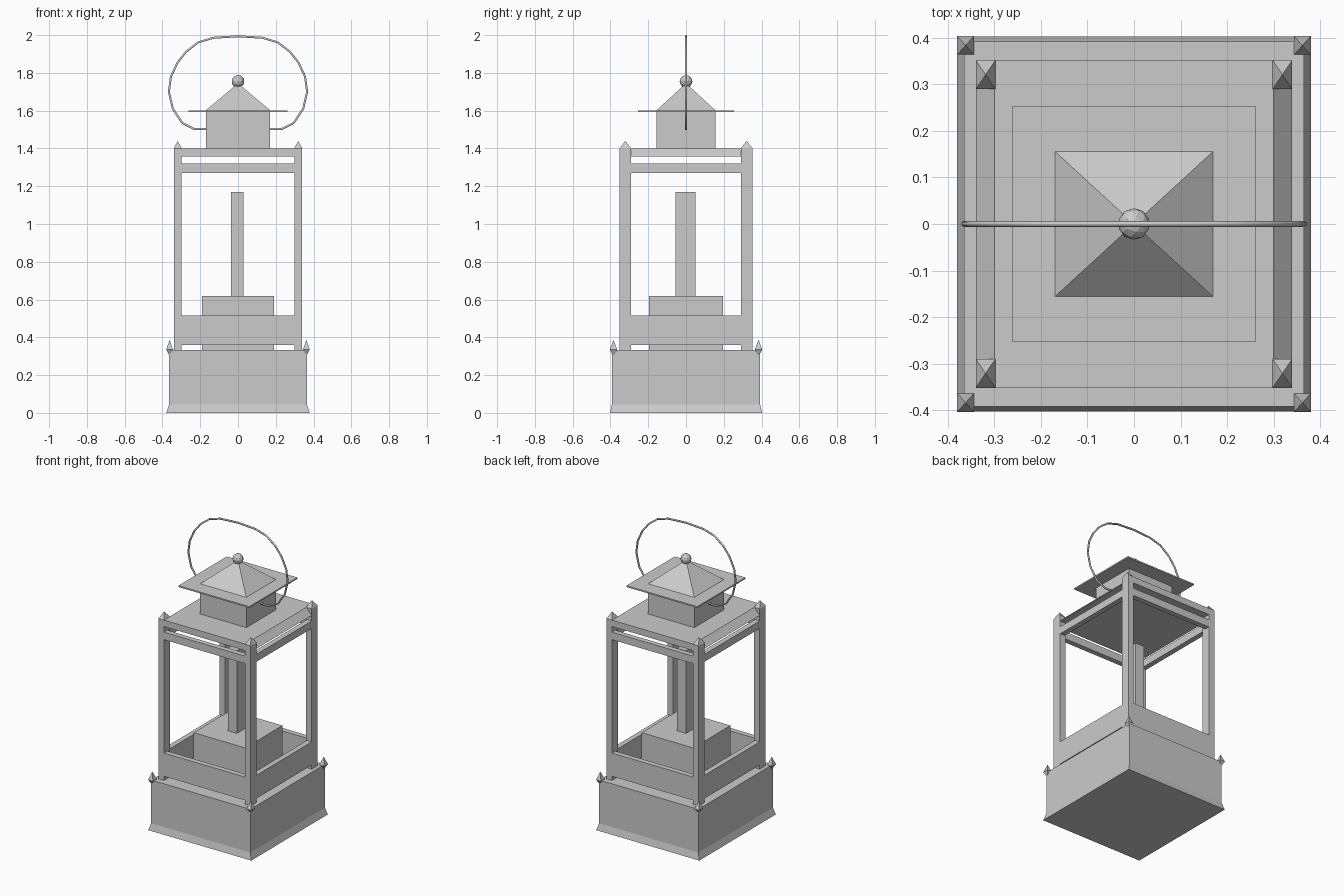
import bpy, bmesh
from mathutils import Vector

cube = bpy.data.objects.get("Cube")
if cube:
    bpy.data.objects.remove(cube, do_unlink=True)

metal = bpy.data.materials.new("light grey")
metal.use_nodes = True
GREY = (0.6, 0.6, 0.6, 1)
metal.diffuse_color = GREY
metal.node_tree.nodes["Principled BSDF"].inputs["Base Color"].default_value = GREY


def finish(name, bm):
    bmesh.ops.recalc_face_normals(bm, faces=bm.faces)
    mesh = bpy.data.meshes.new(name)
    bm.to_mesh(mesh)
    bm.free()
    mesh.materials.append(metal)
    obj = bpy.data.objects.new(name, mesh)
    bpy.context.collection.objects.link(obj)
    return obj


def loft(name, levels, cx=0, cy=0):
    """Stack rectangles (half x, half y, z); a zero size makes a tip."""
    bm = bmesh.new()
    rings = []
    for hx, hy, z in levels:
        signs = [(-1, -1), (1, -1), (1, 1), (-1, 1)] if hx else [(0, 0)]
        rings.append([bm.verts.new((cx + sx * hx, cy + sy * hy, z)) for sx, sy in signs])
    for low, high in zip(rings, rings[1:]):
        for i in range(4):
            j = (i + 1) % 4
            ring = [low[i % len(low)], low[j % len(low)], high[j % len(high)], high[i % len(high)]]
            bm.faces.new(list(dict.fromkeys(ring)))
    for ring in (rings[0], rings[-1]):
        if len(ring) == 4:
            bm.faces.new(ring)
    return finish(name, bm)


def frame(name, hx, hy, width, z0, z1):
    """Rectangular ring with an open middle."""
    bm = bmesh.new()
    outer, inner = [[[bm.verts.new((sx * (hx - w), sy * (hy - w), z))
                      for sx, sy in ((-1, -1), (1, -1), (1, 1), (-1, 1))]
                     for z in (z0, z1)] for w in (0, width)]
    for i in range(4):
        j = (i + 1) % 4
        for a, b in ((outer[0], outer[1]), (inner[0], inner[1]),
                     (outer[0], inner[0]), (outer[1], inner[1])):
            bm.faces.new((a[i], a[j], b[j], b[i]))
    return finish(name, bm)


# Base with a flared foot
loft("base", [(0.38, 0.403, 0), (0.365, 0.392, 0.045), (0.365, 0.392, 0.333)])

# Corner posts with pointed caps, and small finials on the base corners
for sx, side in ((-1, "right"), (1, "left")):
    for sy, end in ((-1, "front"), (1, "back")):
        loft(f"post_{end}_{side}", [(0.021, 0.031, 0.333), (0.021, 0.031, 1.4), (0, 0, 1.44)],
             sx * 0.319, sy * 0.321)
        loft(f"base_finial_{end}_{side}", [(0, 0, 0.3), (0.018, 0.02, 0.335), (0, 0, 0.387)],
             sx * 0.362, sy * 0.384)

# Rails around the posts
frame("lower_rail", 0.34, 0.352, 0.035, 0.36, 0.515)
frame("upper_rail", 0.34, 0.352, 0.035, 1.27, 1.32)

# Candle on its block
loft("candle_block", [(0.19, 0.195, 0.333), (0.19, 0.195, 0.62)])
loft("candle", [(0.033, 0.053, 0.62), (0.033, 0.053, 1.17)], -0.003, -0.002)

# Top slab, chimney, eave and cap
loft("top_slab", [(0.34, 0.352, 1.357), (0.3, 0.352, 1.4)])
loft("chimney", [(0.17, 0.155, 1.4), (0.17, 0.155, 1.595)])
loft("eave", [(0.261, 0.254, 1.593), (0.261, 0.254, 1.602)])
loft("cap", [(0.17, 0.156, 1.602), (0, 0, 1.745)])

# Ball on the peak
bm = bmesh.new()
bmesh.ops.create_icosphere(bm, subdivisions=2, radius=0.034)
bmesh.ops.translate(bm, verts=bm.verts, vec=Vector((0, 0, 1.755)))
finish("peak_ball", bm)

# Wire handle
half = [(0.165, 1.502), (0.23, 1.502), (0.295, 1.535), (0.345, 1.61), (0.366, 1.7),
        (0.355, 1.78), (0.32, 1.855), (0.275, 1.912), (0.21, 1.962), (0.13, 1.986)]
path = [(-x, z) for x, z in half] + [(0, 1.994)] + half[::-1]
curve = bpy.data.curves.new("handle_path", "CURVE")
curve.dimensions = "3D"
curve.bevel_depth = 0.006
curve.bevel_resolution = 1
curve.use_fill_caps = True
spline = curve.splines.new("POLY")
spline.points.add(len(path) - 1)
for point, (x, z) in zip(spline.points, path):
    point.co = (x, 0, z, 1)
curve.materials.append(metal)
handle = bpy.data.objects.new("handle", curve)
bpy.context.collection.objects.link(handle)
